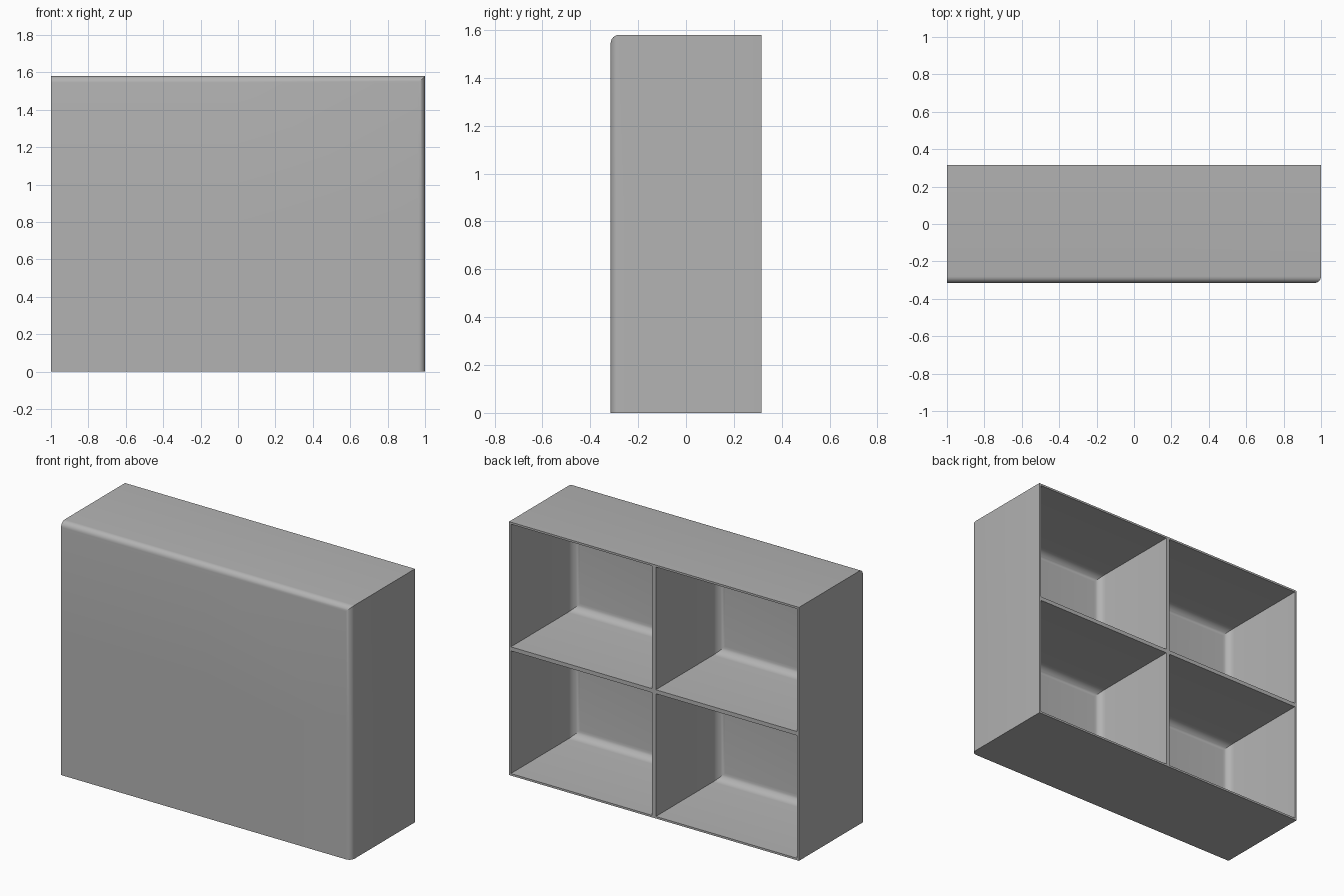
import bpy
import bmesh
from math import radians
from mathutils import Vector

if "Cube" in bpy.data.objects:
    bpy.data.objects.remove(bpy.data.objects["Cube"])

WIDTH, DEPTH, HEIGHT = 2.0, 0.63, 1.58
WALL = 0.0125          # outer wall; dividers come out twice as thick
POCKET = 0.612         # pocket depth
EPS = 1e-4

grey = bpy.data.materials.new("plain_grey")
grey.use_nodes = True
grey.diffuse_color = (0.45, 0.45, 0.45, 1)
grey.node_tree.nodes["Principled BSDF"].inputs["Base Color"].default_value = grey.diffuse_color


def round_edges(bm, edges, radius):
    bmesh.ops.bevel(bm, geom=edges, offset=radius, segments=6, profile=0.5,
                    affect='EDGES', clamp_overlap=False)


# Closed box
bm = bmesh.new()
bmesh.ops.create_cube(bm, size=1)
bmesh.ops.scale(bm, vec=(WIDTH, DEPTH, HEIGHT), verts=bm.verts)
bmesh.ops.translate(bm, vec=(0, 0, HEIGHT / 2), verts=bm.verts)

# Quarter it through the middle to lay out the compartments
for normal in (Vector((1, 0, 0)), Vector((0, 0, 1))):
    bmesh.ops.bisect_plane(bm, geom=bm.verts[:] + bm.edges[:] + bm.faces[:],
                           plane_co=(0, 0, HEIGHT / 2), plane_no=normal)

# Rounded front edges: along the top and down the left side
front = [e for e in bm.edges if all(v.co.y < -DEPTH / 2 + EPS for v in e.verts)]
rounded = [e for e in front
           if all(v.co.z > HEIGHT - EPS for v in e.verts)
           or all(v.co.x > WIDTH / 2 - EPS for v in e.verts)]
round_edges(bm, rounded, 0.035)

# Four open compartments sunk in from the back
bm.normal_update()
back = [f for f in bm.faces if f.normal.y > 0.99]
bmesh.ops.inset_individual(bm, faces=back, thickness=WALL, use_even_offset=True)
floors = bmesh.ops.extrude_discrete_faces(bm, faces=back)["faces"]
bmesh.ops.translate(bm, vec=(0, -POCKET, 0),
                    verts=list({v for f in floors for v in f.verts}))
round_edges(bm, list({e for f in floors for e in f.edges}), 0.05)

bmesh.ops.recalc_face_normals(bm, faces=bm.faces)
mesh = bpy.data.meshes.new("compartment_box")
bm.to_mesh(mesh)
bm.free()
mesh.materials.append(grey)
box = bpy.data.objects.new("compartment_box", mesh)
bpy.context.collection.objects.link(box)

# Smooth the fillets, keep the corners sharp
bpy.ops.object.select_all(action='DESELECT')
box.select_set(True)
bpy.context.view_layer.objects.active = box
bpy.ops.object.shade_smooth_by_angle(angle=radians(30))
